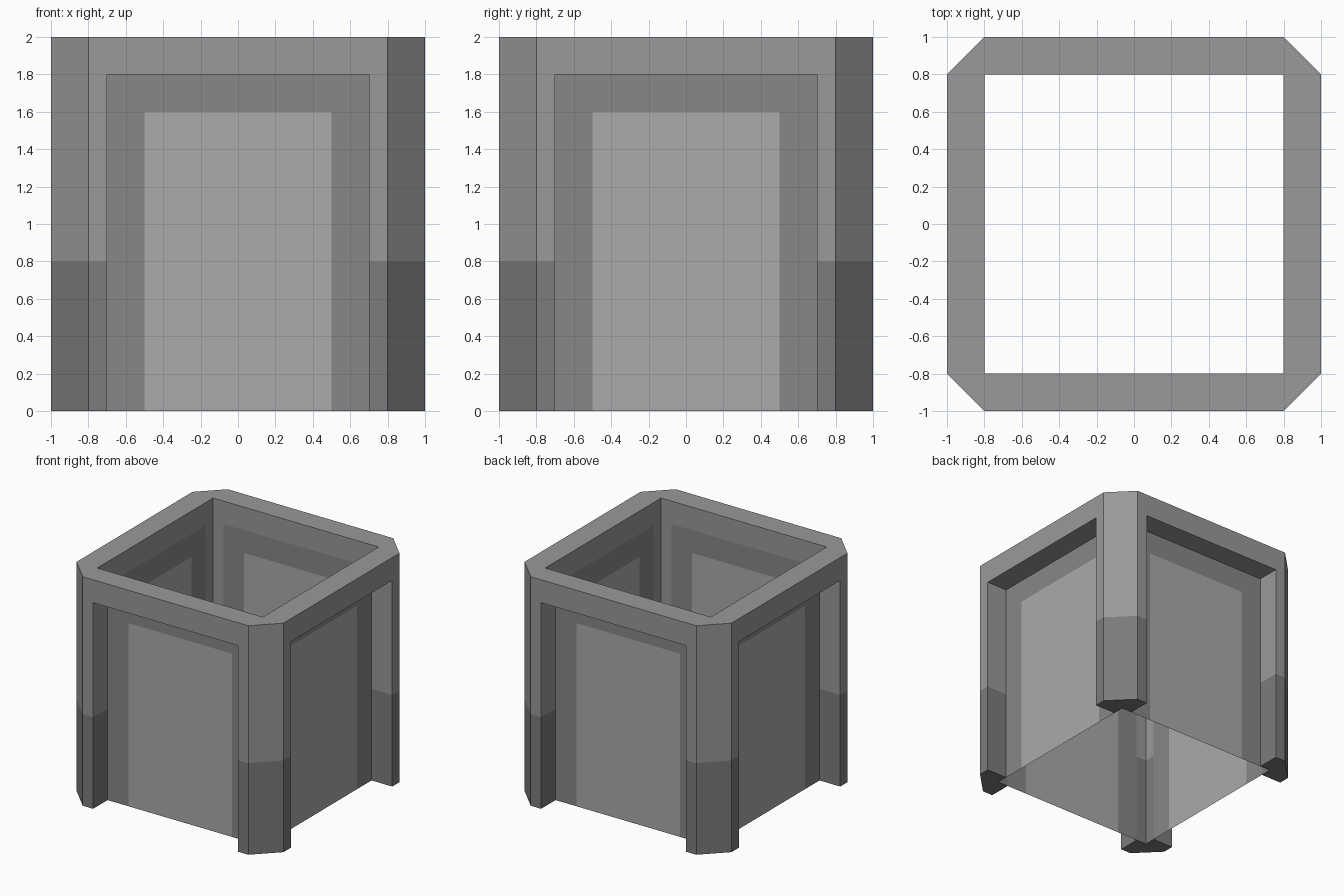
import bpy, bmesh
from mathutils import Matrix, Vector

if "Cube" in bpy.data.objects:
    bpy.data.objects.remove(bpy.data.objects["Cube"])


def material(name, v):
    m = bpy.data.materials.new(name)
    m.diffuse_color = (v, v, v, 1)
    m.use_nodes = True
    m.node_tree.nodes["Principled BSDF"].inputs["Base Color"].default_value = m.diffuse_color
    return m


def wall(p, q, z0, z1):
    # upright quad; faces to the right of the direction p -> q
    return [(*p, z0), (*q, z0), (*q, z1), (*p, z1)]


def make(name, faces, mat):
    # one quarter of the tower, repeated around z
    bm = bmesh.new()
    for k in range(4):
        rot = Matrix.Rotation(k * 1.5707963268, 3, 'Z')
        for f in faces:
            bm.faces.new([bm.verts.new(rot @ Vector(v)) for v in f])
    bmesh.ops.remove_doubles(bm, verts=bm.verts, dist=0.0005)
    me = bpy.data.meshes.new(name)
    bm.to_mesh(me)
    bm.free()
    me.materials.append(mat)
    ob = bpy.data.objects.new(name, me)
    bpy.context.collection.objects.link(ob)


stone = material("stone", 0.32)
base = material("dark_base", 0.2)
surround = material("panel_surround", 0.245)
light = material("panel_light", 0.4)

O, I, W = 1.0, 0.8, 0.7        # outer face, inner face, opening half width
H, L, B = 2.0, 1.8, 0.8        # total height, lintel underside, base band top

# L-shaped chamfered corner post, counter-clockwise
post = [(I, I), (I, W), (O, W), (O, I), (I, O), (W, O), (W, I)]
edges = list(zip(post, post[1:] + post[:1]))
make("post_bases", [wall(p, q, 0, B) for p, q in edges]
     + [[(x, y, 0) for x, y in reversed(post)]], base)
make("post_shafts", [wall(p, q, B, L) for p, q in edges], stone)

# Top ring with chamfered corners and lintel undersides
make("top_ring", [
    wall((I, O), (-I, O), L, H),
    wall((O, I), (I, O), L, H),
    wall((-I, I), (I, I), L, H),
    [(-I, I, H), (I, I, H), (I, O, H), (-I, O, H)],
    [(I, I, H), (O, I, H), (I, O, H)],
    [(-W, O, L), (W, O, L), (W, I, L), (-W, I, L)],
], stone)

# Thin recessed walls with a lighter centre panel
P, T = 0.5, 1.6
make("wall_surrounds", [
    wall((W, I), (P, I), 0, T),
    wall((-P, I), (-W, I), 0, T),
    wall((W, I), (-W, I), T, L),
], surround)
make("wall_panels", [wall((P, I), (-P, I), 0, T)], light)
